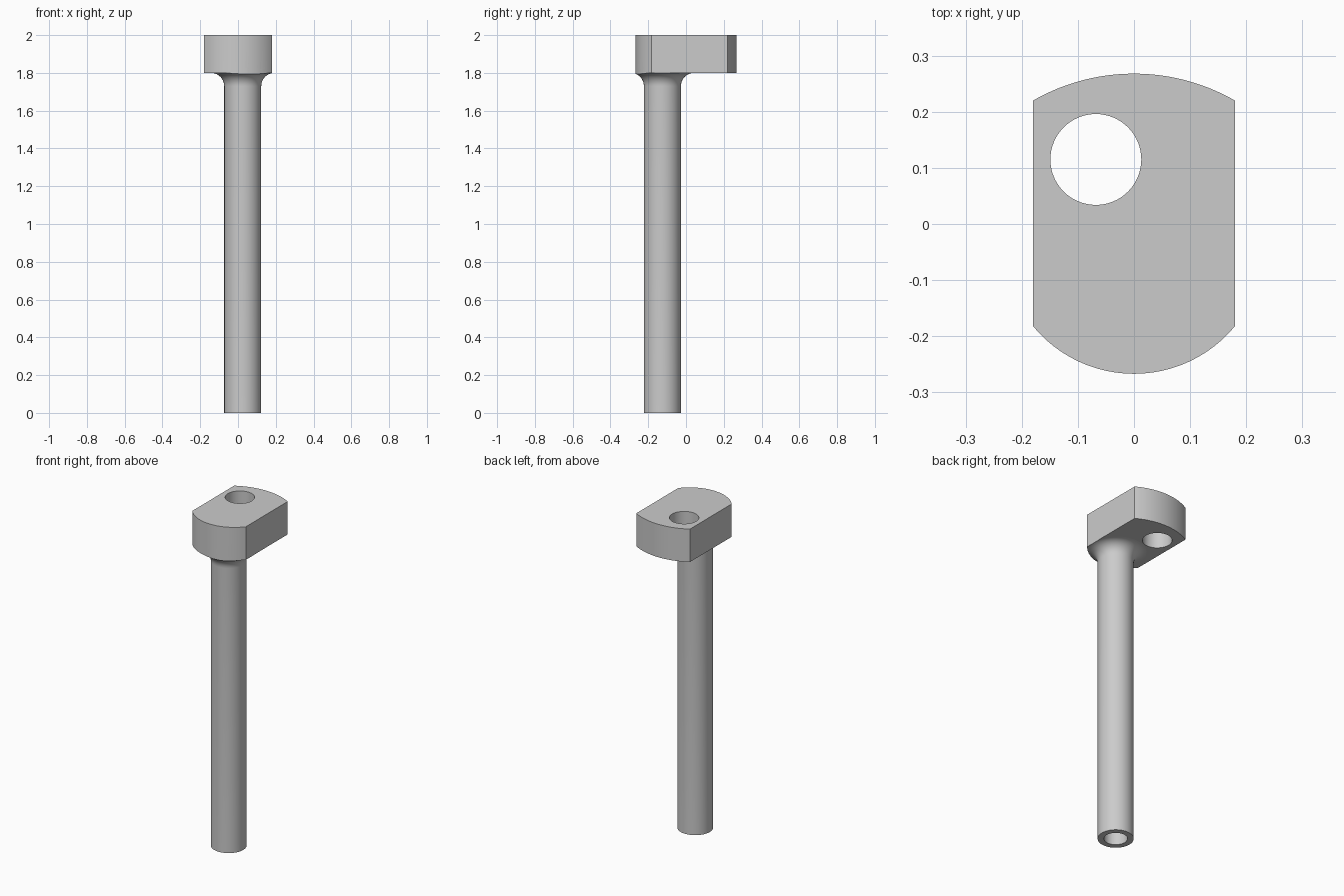
import bpy
import bmesh
from math import sin, cos, pi, asin
from mathutils import Vector

cube = bpy.data.objects.get("Cube")
if cube:
    bpy.data.objects.remove(cube, do_unlink=True)

HEAD_BOTTOM, TOP = 1.8, 2.0
HALF_W = 0.18
ROD_X, ROD_Y, ROD_R = 0.025, -0.125, 0.098
FILLET = 0.07
SEGMENTS = 64

grey = bpy.data.materials.new("plain grey")
grey.use_nodes = True
grey.diffuse_color = (0.6, 0.6, 0.6, 1)
grey.node_tree.nodes["Principled BSDF"].inputs["Base Color"].default_value = (0.6, 0.6, 0.6, 1)


def finish(name, bm):
    bmesh.ops.recalc_face_normals(bm, faces=bm.faces)
    mesh = bpy.data.meshes.new(name)
    bm.to_mesh(mesh)
    bm.free()
    mesh.materials.append(grey)
    obj = bpy.data.objects.new(name, mesh)
    bpy.context.collection.objects.link(obj)
    return obj


def prism(name, outline, z0, z1):
    bm = bmesh.new()
    face = bm.faces.new([bm.verts.new((x, y, z0)) for x, y in outline])
    new = bmesh.ops.extrude_face_region(bm, geom=[face])["geom"]
    bmesh.ops.translate(bm, vec=(0, 0, z1 - z0),
                        verts=[v for v in new if isinstance(v, bmesh.types.BMVert)])
    return finish(name, bm)


def lathe(name, profile, x, y):
    bm = bmesh.new()
    verts = [bm.verts.new((x + r, y, z)) for r, z in profile]
    edges = [bm.edges.new(pair) for pair in zip(verts, verts[1:])]
    bmesh.ops.spin(bm, geom=verts + edges, cent=(x, y, 0), axis=(0, 0, 1),
                   angle=2 * pi, steps=SEGMENTS)
    bmesh.ops.remove_doubles(bm, verts=bm.verts, dist=1e-5)
    return finish(name, bm)


def cylinder(name, x, y, r, z0, z1):
    return lathe(name, [(0, z0), (r, z0), (r, z1), (0, z1)], x, y)


def arc(edge_y, crown_y, steps=24):
    """Arc across the head, from +x to -x, through the crown."""
    rise = abs(crown_y - edge_y)
    radius = (HALF_W ** 2 + rise ** 2) / (2 * rise)
    side = 1 if crown_y > edge_y else -1
    half = asin(HALF_W / radius)
    angles = [half * (1 - 2 * i / steps) for i in range(steps + 1)]
    return [(radius * sin(a), crown_y + side * radius * (cos(a) - 1)) for a in angles]


def boolean(target, cutter, operation):
    mod = target.modifiers.new(operation.lower(), "BOOLEAN")
    mod.operation, mod.object, mod.solver = operation, cutter, "EXACT"
    bpy.context.view_layer.objects.active = target
    bpy.ops.object.modifier_apply(modifier=mod.name)
    bpy.data.objects.remove(cutter, do_unlink=True)


# Head plate with two flat sides and two arched ends
outline = arc(0.22, 0.268) + arc(-0.182, -0.267)[::-1]
head = prism("head_with_stem", outline, HEAD_BOTTOM, TOP)

# Stem flaring into the head, trimmed to the head outline
flare = [(ROD_R + FILLET * (1 - cos(a)), HEAD_BOTTOM - FILLET * (1 - sin(a)))
         for a in (i * pi / 20 for i in range(11))]
stem = lathe("stem", [(0, 0), (ROD_R, 0)] + flare + [(0.1, 1.86), (0, 1.86)], ROD_X, ROD_Y)
boolean(stem, prism("trim", outline, -0.1, 2.1), "INTERSECT")
boolean(head, stem, "UNION")

# Through hole in the head and bore up the stem
boolean(head, cylinder("hole_cutter", -0.068, 0.115, 0.081, 1.7, 2.1), "DIFFERENCE")
boolean(head, cylinder("bore_cutter", ROD_X, ROD_Y, 0.064, -0.1, HEAD_BOTTOM), "DIFFERENCE")

# Smooth round surfaces, flat level faces
bpy.ops.object.select_all(action="DESELECT")
head.select_set(True)
bpy.context.view_layer.objects.active = head
bpy.ops.object.shade_smooth_by_angle()
for face in head.data.polygons:
    if abs(face.normal.dot(Vector((0, 0, 1)))) > 0.9999:
        face.use_smooth = False
